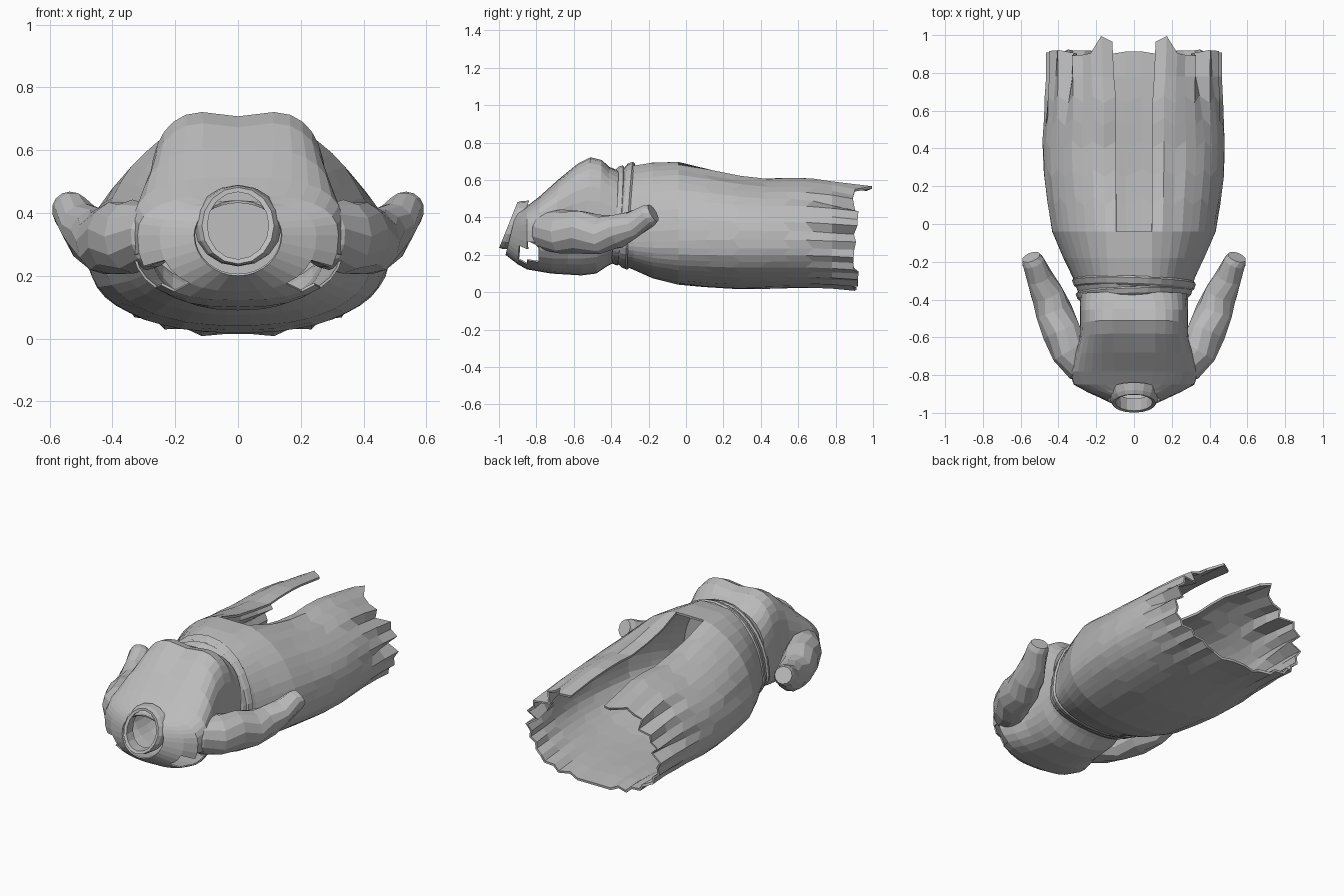
import bpy, bmesh, math, random
from mathutils import Vector

if "Cube" in bpy.data.objects:
    bpy.data.objects.remove(bpy.data.objects["Cube"])

random.seed(4)
mat = bpy.data.materials.new("grey cloth")
mat.diffuse_color = (0.5, 0.5, 0.5, 1)
mat.use_nodes = True
mat.node_tree.nodes["Principled BSDF"].inputs["Base Color"].default_value = mat.diffuse_color


def make(name, bm, thick=0.0):
    bmesh.ops.recalc_face_normals(bm, faces=bm.faces[:])
    me = bpy.data.meshes.new(name)
    bm.to_mesh(me)
    bm.free()
    me.materials.append(mat)
    ob = bpy.data.objects.new(name, me)
    bpy.context.collection.objects.link(ob)
    if thick:
        m = ob.modifiers.new("cloth thickness", 'SOLIDIFY')
        m.thickness = thick
        m.offset = -1
    return ob


def lerp_rows(rows, y):
    for a, b in zip(rows, rows[1:]):
        if y <= b[0]:
            t = (y - a[0]) / (b[0] - a[0])
            return [p + (q - p) * t for p, q in zip(a, b)]
    return list(rows[-1])


def section(t, hx, zt, zb, zc, ptop, pbot):
    # superellipse point, t = 0 at the top centre
    s, c = math.sin(t), math.cos(t)
    p = ptop if c > 0 else pbot
    x = hx * math.copysign(abs(s) ** (2 / p), s)
    z = zc + ((zt - zc) if c > 0 else (zb - zc)) * abs(c) ** (2 / p)
    return x, z


def bridge(bm, a, b, skip=()):
    n = len(a)
    for i in range(n):
        if i not in skip:
            j = (i + 1) % n
            bm.faces.new((a[i], a[j], b[j], b[i]))


# Skirt: rows of y, half width, top z, bottom z
skirt_rows = [(-0.38, 0.29, 0.66, 0.16), (-0.28, 0.325, 0.695, 0.12),
              (-0.2, 0.365, 0.705, 0.08), (-0.04, 0.435, 0.71, 0.04),
              (0.2, 0.477, 0.65, 0.018), (0.4, 0.484, 0.625, 0.018),
              (0.6, 0.475, 0.635, 0.022), (0.78, 0.465, 0.615, 0.015),
              (0.92, 0.465, 0.59, 0.002)]
ys = [-0.38, -0.28, -0.18, -0.04, 0.1, 0.25, 0.4, 0.52, 0.64, 0.78, 0.91]
N = 44
bm = bmesh.new()
prev = None
hem = [random.uniform(-0.02, 0.015) for _ in range(N)]
depth = [random.uniform(0.6, 1.3) for _ in range(N)]
for k, y in enumerate(ys):
    _, hx, zt, zb = lerp_rows(skirt_rows, y)
    slit = 0.095 if y < 0.6 else 0.095 + 0.02 * (y - 0.6) / 0.32
    a0 = math.asin(min(1, slit / hx))
    fold = max(0, (y - 0.45) / 0.47) ** 1.2
    ring = []
    for i in range(N):
        t = a0 + (2 * math.pi - 2 * a0) * i / (N - 1)
        x, z = section(t, hx, zt, zb, 0.28, 2.0, 2.3)
        m = min(i, N - 1 - i)
        # pleats deepen towards the hem, deepest at the upper sides
        dip = 0.0
        if m % 2 and m > 1:
            dip = 0.1 * fold * (1.6 if m in (5, 9) else 0.6) * depth[m]
        elif 0 < k < 9:
            dip = random.uniform(-0.004, 0.008)
        x, z = x * (1 - dip), 0.28 + (z - 0.28) * (1 - dip)
        yy = y
        if k == len(ys) - 1:
            yy += hem[m] + (0.07 if m == 0 else 0.05 if m == 1 else 0)
            if m < 2:
                z = 0.555 + 0.012 * m
                yy = 0.965 + 0.03 * m
        elif 0 < k < 9 and i % 2 and y > 0:
            yy += 0.04
        # slit edges turn inwards
        if m == 0 and y > 0 and k < len(ys) - 1:
            z -= 0.022
        ring.append(bm.verts.new((x, yy, z)))
    if prev:
        # the front stays open beyond the top of the slit
        bridge(bm, prev, ring, {N - 1} if y > 0 else ())
    prev = ring
make("skirt", bm, 0.014)

# Bodice: y at top, y at bottom, half width, top z, bottom z, squareness top and bottom
bodice_rows = [(-0.36, -0.38, 0.285, 0.65, 0.16, 3.0, 2.3),
               (-0.41, -0.42, 0.285, 0.67, 0.14, 3.4, 2.3),
               (-0.45, -0.48, 0.285, 0.715, 0.10, 3.6, 2.4),
               (-0.51, -0.56, 0.285, 0.73, 0.09, 3.6, 2.5),
               (-0.58, -0.64, 0.29, 0.695, 0.095, 3.4, 2.6),
               (-0.68, -0.72, 0.315, 0.605, 0.10, 3.2, 2.7),
               (-0.78, -0.79, 0.34, 0.515, 0.112, 2.8, 2.7),
               (-0.85, -0.85, 0.32, 0.46, 0.122, 2.5, 2.6),
               (-0.88, -0.90, 0.25, 0.44, 0.15, 2.3, 2.4),
               (-0.905, -0.965, 0.14, 0.44, 0.20, 2.0, 2.0)]
M = 32
bm = bmesh.new()
prev = None
for yt, yb, hx, zt, zb, p, q in bodice_rows:
    ring = []
    for i in range(M):
        x, z = section(2 * math.pi * i / M, hx, zt, zb, 0.33, p, q)
        w = (z - zb) / (zt - zb)
        # bust: two soft mounds with a shallow dip between
        if zt > 0.68 and z > 0.6:
            z -= 0.022 * max(0, 1 - abs(x) / 0.14)
        ring.append(bm.verts.new((x, yb + (yt - yb) * w, z)))
    if prev:
        bridge(bm, prev, ring)
    else:
        bm.faces.new(ring)  # closed across the waist
    prev = ring
# open gaps under the shoulders
gaps = []
for f in bm.faces:
    c = f.calc_center_median()
    if -0.95 < c.y < -0.8 and 0.16 < c.z < 0.25 and 0.17 < abs(c.x):
        gaps.append(f)
bmesh.ops.delete(bm, geom=gaps, context='FACES')
make("bodice", bm, 0.008)

# Collar: tilted band, wide at the base, with a thick rim
bm = bmesh.new()
rings = []
for rx, rz, off in [(0.14, 0.13, 0.06), (0.128, 0.128, 0.02), (0.115, 0.122, 0.0),
                    (0.098, 0.107, 0.004), (0.10, 0.11, 0.07)]:
    r = []
    for i in range(16):
        t = 2 * math.pi * i / 16
        z = 0.36 + rz * math.cos(t)
        r.append(bm.verts.new((rx * math.sin(t), -0.95 + 0.4 * (z - 0.36) + off, z)))
    rings.append(r)
for a, b in zip(rings, rings[1:]):
    bridge(bm, a, b)
make("collar", bm)

# Waist sash: creased bands wrapped round the waist
for n, (y0, dy) in enumerate([(-0.385, 0.045), (-0.335, 0.05)]):
    bm = bmesh.new()
    rings = []
    for d, grow in [(0, -0.004), (0.012, 0.008), (dy * 0.8, 0.008), (dy, -0.004)]:
        _, hx, zt, zb = lerp_rows(skirt_rows, max(-0.38, y0 + d))
        r = []
        for i in range(28):
            t = 2 * math.pi * i / 28
            x, z = section(t, hx + grow, zt + grow, zb - grow * 0.5, 0.28, 2.1, 2.3)
            r.append(bm.verts.new((x, y0 + d + 0.06 * (z - 0.5) + 0.03 * x * (1 - 2 * n), z)))
        rings.append(r)
    for a, b in zip(rings, rings[1:]):
        bridge(bm, a, b)
    make("waist_band_%d" % (n + 1), bm)

# Sleeves: tapered tubes with closed cuffs, mirrored
path = [((0.22, -0.80, 0.335), 0.06, 0.08), ((0.275, -0.76, 0.325), 0.09, 0.10),
        ((0.335, -0.67, 0.325), 0.105, 0.118), ((0.385, -0.57, 0.32), 0.105, 0.118),
        ((0.425, -0.46, 0.31), 0.098, 0.105), ((0.46, -0.37, 0.325), 0.088, 0.092),
        ((0.50, -0.28, 0.365), 0.07, 0.072), ((0.535, -0.2, 0.41), 0.06, 0.062),
        ((0.545, -0.175, 0.424), 0.05, 0.05)]
for side, label in ((1, "right"), (-1, "left")):
    bm = bmesh.new()
    prev = None
    for k, (c, rw, rh) in enumerate(path):
        c = Vector(c)
        d = (Vector(path[min(k + 1, 8)][0]) - Vector(path[max(k - 1, 0)][0])).normalized()
        u = d.cross(Vector((0, 0, 1))).normalized()
        v = u.cross(d)
        r = []
        for i in range(12):
            t = 2 * math.pi * (i + 0.5 * (k % 2)) / 12
            q = c + u * rw * math.cos(t) + v * rh * math.sin(t)
            r.append(bm.verts.new((q.x * side, q.y, q.z)))
        if prev:
            bridge(bm, prev, r)
        prev = r
    bm.faces.new(prev)
    make("sleeve_" + label, bm)
